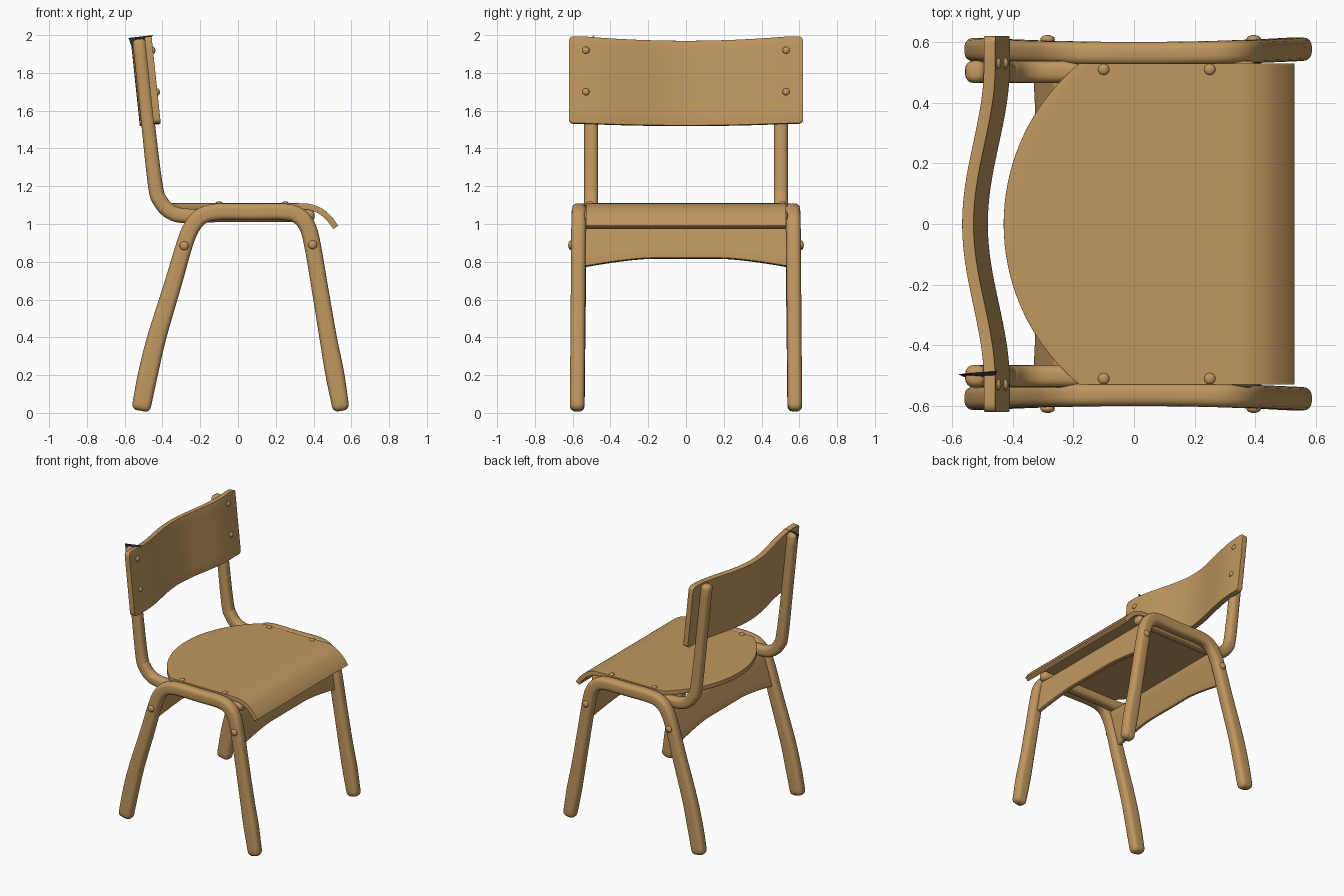
import bpy, bmesh, math
from mathutils import Vector

if "Cube" in bpy.data.objects:
    bpy.data.objects.remove(bpy.data.objects["Cube"])


def material(name, rgb):
    m = bpy.data.materials.new(name)
    m.diffuse_color = (*rgb, 1)
    m.use_nodes = True
    m.node_tree.nodes["Principled BSDF"].inputs["Base Color"].default_value = m.diffuse_color
    return m


WOOD = material("warm wood", (0.53, 0.31, 0.115))
DARK = material("dark slate", (0.02, 0.025, 0.035))


def finish(bm, name, mat=WOOD, angle=40):
    bmesh.ops.recalc_face_normals(bm, faces=bm.faces)
    me = bpy.data.meshes.new(name)
    bm.to_mesh(me)
    bm.free()
    ob = bpy.data.objects.new(name, me)
    bpy.context.collection.objects.link(ob)
    me.materials.append(mat)
    bpy.ops.object.select_all(action='DESELECT')
    ob.select_set(True)
    bpy.context.view_layer.objects.active = ob
    bpy.ops.object.shade_smooth_by_angle(angle=math.radians(angle))
    return ob


def smooth_path(pts, n=6):
    """Catmull-Rom samples through (x, z, width) points."""
    p = [Vector(q) for q in pts]
    p = [2 * p[0] - p[1]] + p + [2 * p[-1] - p[-2]]
    out = []
    for i in range(1, len(p) - 2):
        a, b, c, d = p[i - 1:i + 3]
        for k in range(n):
            t = k / n
            out.append(0.5 * (2 * b + (c - a) * t + (2 * a - 5 * b + 4 * c - d) * t * t
                              + (3 * b - a - 3 * c + d) * t ** 3))
    return out + [p[-2]]


def bent_bar(name, pts, y_at, depth, radius=0.028, cap=0.03):
    """Sweep a rounded rectangle along a path in the xz plane, with domed ends."""
    path = smooth_path(pts)
    rings = []
    for i, p in enumerate(path):
        d = path[min(i + 1, len(path) - 1)] - path[max(i - 1, 0)]
        t = Vector((d.x, d.y)).normalized()
        rings.append((Vector((p.x, p.y)), t, p.z, 0))
    doms = [(cap * math.sin(a), cap * (1 - math.cos(a))) for a in (0.5, 1.0, 1.4)]
    c0, t0, w0, _ = rings[0]
    c1, t1, w1, _ = rings[-1]
    rings = ([(c0 - t0 * s, t0, w0, r) for s, r in reversed(doms)] + rings
             + [(c1 + t1 * s, t1, w1, r) for s, r in doms])
    bm = bmesh.new()
    loops = []
    for c, t, w, shrink in rings:
        loop = []
        for q in range(4):
            for k in range(5):
                a = (q + k / 4) * math.pi / 2
                sx = 1 if q in (0, 3) else -1
                sy = 1 if q in (0, 1) else -1
                u = sx * (w / 2 - radius) + radius * math.cos(a)
                v = sy * (depth / 2 - radius) + radius * math.sin(a)
                u *= 1 - 2 * shrink / w
                v *= 1 - 2 * shrink / depth
                loop.append(bm.verts.new((c.x - t.y * u, y_at(c.x) + v, c.y + t.x * u)))
        loops.append(loop)
    n = len(loops[0])
    for a, b in zip(loops, loops[1:]):
        for i in range(n):
            bm.faces.new((a[i], a[(i + 1) % n], b[(i + 1) % n], b[i]))
    bm.faces.new(loops[0])
    bm.faces.new(loops[-1])
    return finish(bm, name)


def board(name, rows, thickness, bevel=0.01):
    """Thick panel from a grid of mid-surface points."""
    bm = bmesh.new()
    grid = [[bm.verts.new(p) for p in r] for r in rows]
    for a, b in zip(grid, grid[1:]):
        for i in range(len(a) - 1):
            bm.faces.new((a[i], a[i + 1], b[i + 1], b[i]))
    ob = finish(bm, name)
    m = ob.modifiers.new("thickness", 'SOLIDIFY')
    m.thickness, m.offset = thickness, 0
    m = ob.modifiers.new("soft edge", 'BEVEL')
    m.width, m.segments, m.limit_method, m.angle_limit = bevel, 3, 'ANGLE', math.radians(50)
    return ob


def screw(name, loc, axis, r=0.019):
    bm = bmesh.new()
    bmesh.ops.create_uvsphere(bm, u_segments=16, v_segments=8, radius=r)
    bmesh.ops.scale(bm, vec=(1, 1, 0.6), verts=bm.verts)
    ob = finish(bm, name)
    ob.location = loc
    ob.rotation_euler = Vector(axis).to_track_quat('Z', 'Y').to_euler()


# Side pieces: leg hoops, back uprights running under the seat, screws
leg = [(-0.51, 0.04, 0.10), (-0.478, 0.2, 0.105), (-0.43, 0.4, 0.10), (-0.345, 0.68, 0.092),
       (-0.285, 0.885, 0.088), (-0.247, 0.98, 0.088), (-0.195, 1.04, 0.088), (-0.11, 1.064, 0.088),
       (0.08, 1.064, 0.088), (0.25, 1.064, 0.088), (0.325, 1.04, 0.088), (0.37, 0.98, 0.088),
       (0.395, 0.885, 0.088), (0.43, 0.68, 0.088), (0.477, 0.4, 0.092), (0.51, 0.22, 0.10),
       (0.542, 0.04, 0.09)]
upright = [(-0.522, 1.955, 0.07), (-0.478, 1.55, 0.072), (-0.437, 1.2, 0.078), (-0.41, 1.12, 0.08),
           (-0.36, 1.066, 0.08), (-0.28, 1.043, 0.078), (-0.1, 1.045, 0.07), (0.1, 1.045, 0.07),
           (0.38, 1.045, 0.065)]
for s, side in ((-1, "right"), (1, "left")):
    bent_bar(f"leg_hoop_{side}", leg, lambda x: s * (0.562 + 0.05 * x * x), 0.077)
    bent_bar(f"back_upright_{side}", upright, lambda x: s * 0.502, 0.074, cap=0.025)
    for x, z in ((-0.285, 0.885), (0.395, 0.89)):
        screw(f"leg_screw_{side}", (x, s * 0.609, z), (0, s, 0), 0.024)
    for x in (-0.1, 0.25):
        screw(f"seat_screw_{side}", (x, s * 0.51, 1.109), (0, 0, 1))
    for x, z in ((-0.449, 1.92), (-0.425, 1.7)):
        screw(f"backrest_screw_{side}", (x, s * 0.53, z), (1, 0, 0.1))

# Seat: round back edge, front edge rolled down
lip = [(p.x, p.y) for p in smooth_path([(0.32, 1.094, 0), (0.38, 1.09, 0), (0.44, 1.066, 0),
                                        (0.49, 1.02, 0), (0.517, 0.982, 0)], 4)]
R, rows = 0.687, []
for j in range(49):
    y = 0.53 * math.sin(math.pi / 2 * (j / 24 - 1))
    back = -0.43 + R - math.sqrt(R * R - y * y)
    flat = [(back + (0.32 - back) * k / 12, 1.094) for k in range(12)]
    rows.append([(x, y, z) for x, z in flat + lip])
board("seat", rows, 0.032)

# Backrest: bowed, leaning, with rounded corners
rows, r = [], 0.025
for j in range(61):
    y = 0.62 * math.sin(math.pi / 2 * (j / 30 - 1))
    bow = 0.037 * (1 + math.cos(math.pi * min(abs(y) / 0.53, 1)))
    e = max(0, abs(y) - 0.62 + r)
    cut = r - math.sqrt(max(0, r * r - e * e)) if e else 0
    top = 1.968 + 0.024 * min(1, (y / 0.55) ** 2) - cut
    low = 1.52 + 0.012 * min(1, (y / 0.55) ** 2) + cut
    row = []
    for k in range(9):
        z = low + (top - low) * k / 8
        row.append((-0.428 - 0.105 * (z - 1.53) - bow, y, z))
    rows.append(row)
board("backrest", rows, 0.038, 0.008)

# Aprons between the legs, arched below and tilted with the legs
for name, x0, slope in (("front_apron", 0.385, -0.16), ("rear_apron", -0.285, 0.31)):
    rows = []
    for j in range(31):
        y = 0.545 * (j / 15 - 1)
        low = 0.818 - 0.045 * max(0, (abs(y) - 0.2) / 0.345) ** 1.4
        rows.append([(x0 + slope * (z - 0.885), y, z)
                     for z in (low + (1.01 - low) * k / 4 for k in range(5))])
    board(name, rows, 0.035, 0.006)

# Small dark scrap on top of the right upright
bm = bmesh.new()
v = [bm.verts.new(p) for p in ((-0.58, -0.495, 1.985), (-0.45, -0.485, 2.0), (-0.46, -0.505, 1.985),
                               (-0.56, -0.505, 1.93))]
bm.faces.new((v[0], v[1], v[2]))
bm.faces.new((v[0], v[2], v[3]))
finish(bm, "top_scrap", DARK)
